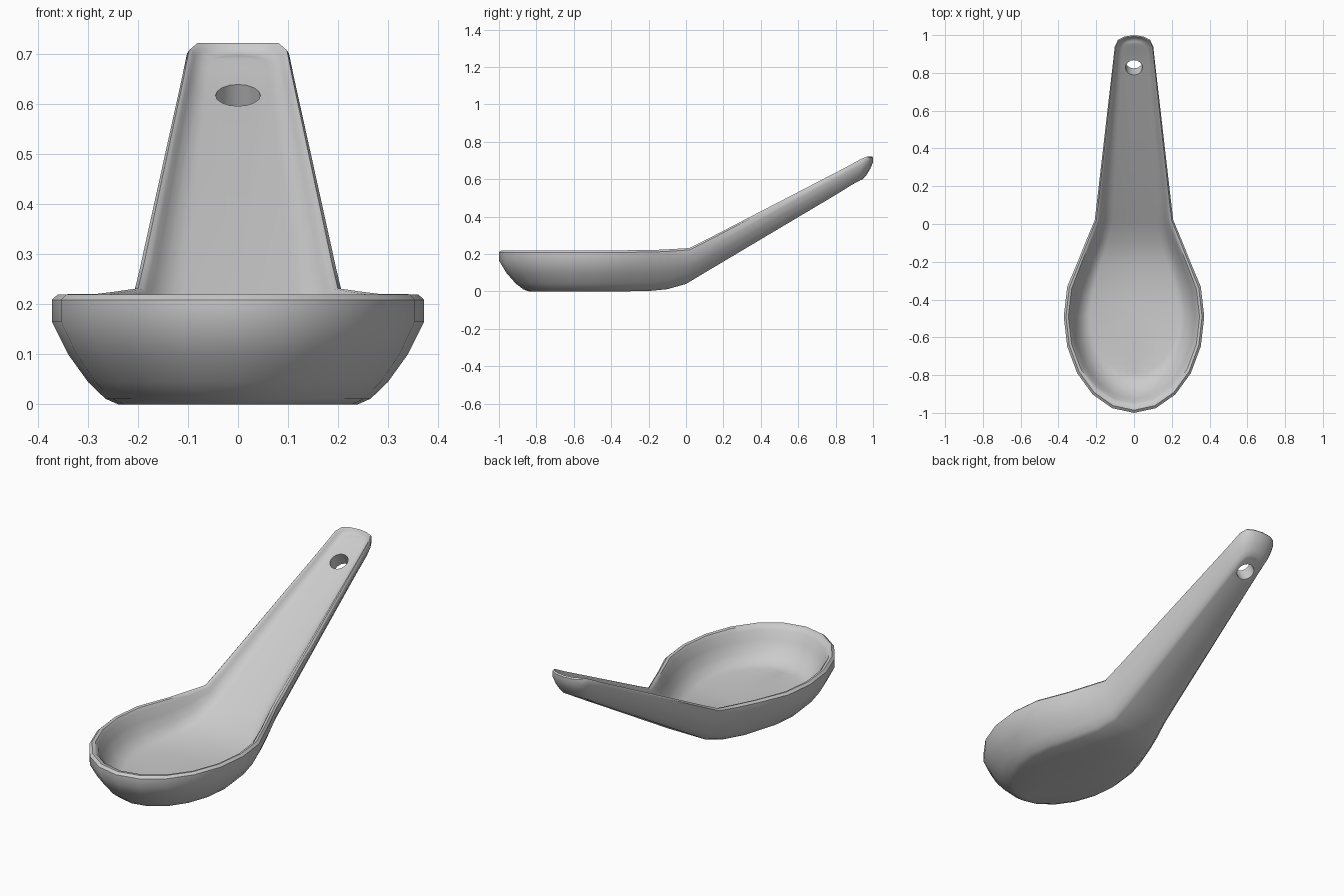
import bpy, bmesh
from math import sin, cos, radians
from mathutils import Vector

if "Cube" in bpy.data.objects:
    bpy.data.objects.remove(bpy.data.objects["Cube"])

# Stations around the right half of the spoon: rim point, underside point, inner floor point
stations = []
for i in range(7):                                   # elliptical bowl
    s, c = sin(radians(18 * i)), cos(radians(18 * i))
    stations.append(((.372 * s, -.49 - .51 * c, .22),
                     (.24 * s, -.49 - .35 * c, 0),
                     (.235 * s, -.49 - .31 * c, .06)))
stations += [                                        # neck and handle
    ((.29, -.18, .221), (.18, -.20, .002), (.18, -.22, .068)),
    ((.25, -.08, .226), (.145, -.10, .012), (.14, -.10, .105)),
    ((.208, .02, .232), (.115, .00, .04), (.115, .01, .165)),
    ((.196, .12, .282), (.105, .10, .10), (.105, .12, .235)),
    ((.113, .84, .655), (.06, .82, .528), (.065, .84, .624)),
    ((.102, .94, .708), (.055, .89, .572), (.06, .93, .675)),
    ((.085, .975, .722), (.045, .92, .588), (.05, .95, .69)),
    ((.05, .993, .722), (.025, .93, .594), (.03, .96, .695)),
    ((0, 1, .722), (0, .935, .596), (0, .965, .697)),
]
OUTER = [(1, 1), (.81, .95), (.55, .8), (.25, .55), (0, .25), (0, .05), (.09, 0)]
INNER = [(.18, .02), (.26, .12), (.36, .4), (.54, .7), (.77, .93), (1, 1)]


def blend(a, b, u, d):
    """Point moved by share u across and share d down, from a to b."""
    return Vector((a[0] + (b[0] - a[0]) * u, a[1] + (b[1] - a[1]) * u, a[2] + (b[2] - a[2]) * d))


# Half spoon lofted from station to station
bm = bmesh.new()
rows = []
for rim, under, floor in stations:
    pts = [Vector((0, under[1], under[2]))]
    pts += [blend(rim, under, u, d) for u, d in OUTER]
    pts += [blend(rim, floor, u, d) for u, d in INNER]
    pts.append(Vector((0, floor[1], floor[2])))
    rows.append([bm.verts.new(p) for p in pts])
for a, b in zip(rows, rows[1:]):
    for j in range(len(a) - 1):
        bm.faces.new((a[j], b[j], b[j + 1], a[j + 1]))

# Mirror to the left half and weld
geo = bmesh.ops.duplicate(bm, geom=bm.verts[:] + bm.edges[:] + bm.faces[:])["geom"]
for v in geo:
    if isinstance(v, bmesh.types.BMVert):
        v.co.x *= -1
bmesh.ops.remove_doubles(bm, verts=bm.verts[:], dist=1e-4)
bmesh.ops.recalc_face_normals(bm, faces=bm.faces[:])
mesh = bpy.data.meshes.new("spoon")
bm.to_mesh(mesh)
bm.free()
spoon = bpy.data.objects.new("spoon", mesh)
bpy.context.collection.objects.link(spoon)

# Hanging hole, square to the handle
bpy.ops.mesh.primitive_cylinder_add(vertices=16, radius=.045, depth=.5,
                                    location=(0, .828, .618), rotation=(radians(28), 0, 0))
cutter = bpy.context.object
cutter.name = "hole_cutter"
cutter.hide_render = True
mod = spoon.modifiers.new("hole", "BOOLEAN")
mod.object = cutter
mod.operation = "DIFFERENCE"
mod.solver = "EXACT"

bpy.ops.object.select_all(action="DESELECT")
spoon.select_set(True)
bpy.context.view_layer.objects.active = spoon
bpy.ops.object.modifier_apply(modifier="hole")
bpy.data.objects.remove(cutter)
bpy.ops.object.shade_smooth_by_angle(angle=radians(40))
